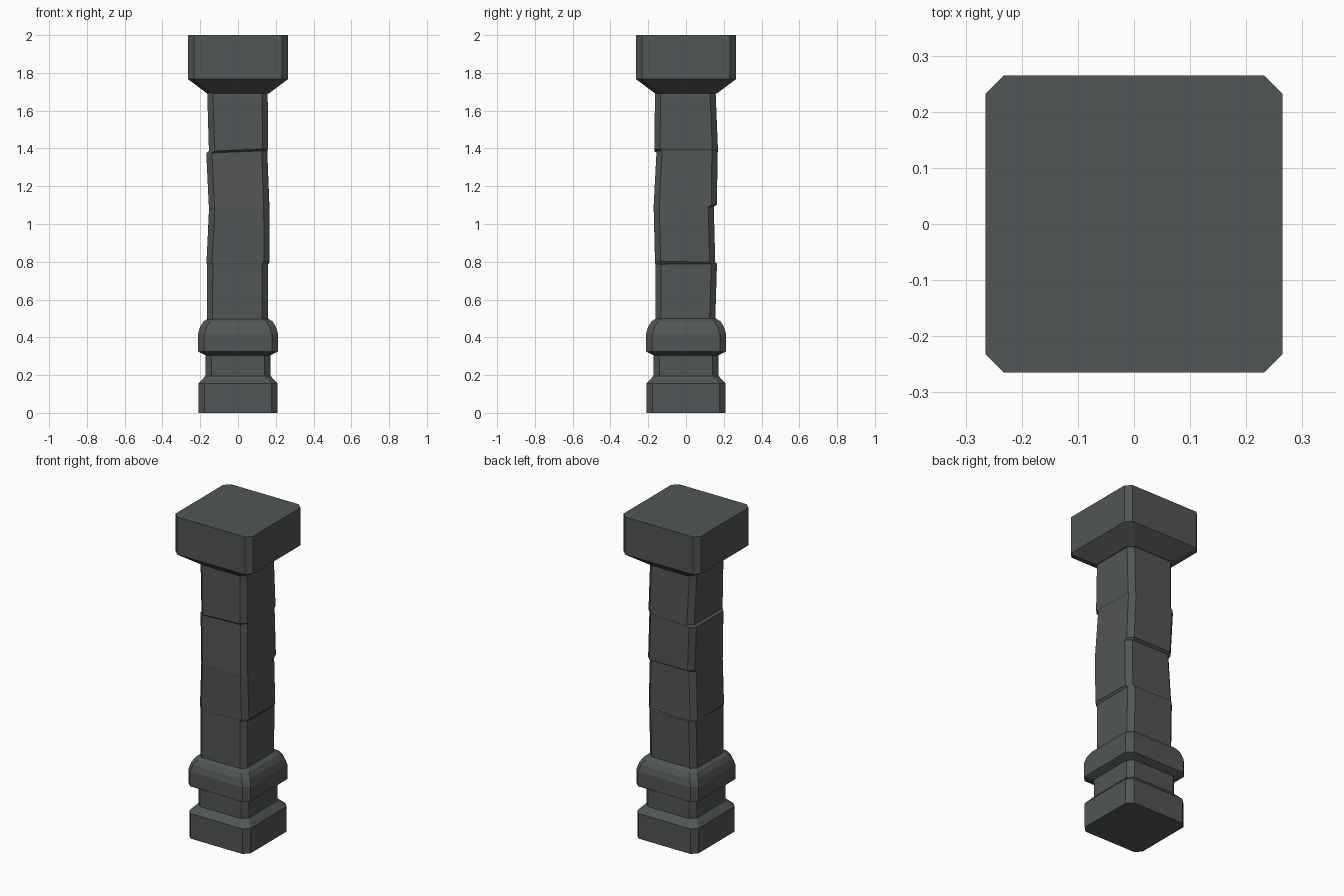
import bpy, bmesh

if "Cube" in bpy.data.objects:
    bpy.data.objects.remove(bpy.data.objects["Cube"])

stone = bpy.data.materials.new("dark grey stone")
stone.diffuse_color = (0.085, 0.092, 0.092, 1)
stone.use_nodes = True
stone.node_tree.nodes["Principled BSDF"].inputs["Base Color"].default_value = stone.diffuse_color


def ring(x0, x1, y0, y1, z, c=0.03, tx=0.0, ty=0.0):
    """Chamfered rectangle at height z, optionally tilted along x and y."""
    pts = [(x0 + c, y0), (x1 - c, y0), (x1, y0 + c), (x1, y1 - c),
           (x1 - c, y1), (x0 + c, y1), (x0, y1 - c), (x0, y0 + c)]
    return [(x, y, z + tx * x + ty * y) for x, y in pts]


def loft(name, rings):
    bm = bmesh.new()
    loops = [[bm.verts.new(p) for p in r] for r in rings]
    for a, b in zip(loops, loops[1:]):
        for i in range(8):
            j = (i + 1) % 8
            bm.faces.new((a[i], a[j], b[j], b[i]))
    bm.faces.new(loops[0][::-1])
    bm.faces.new(loops[-1])
    bmesh.ops.recalc_face_normals(bm, faces=bm.faces)
    me = bpy.data.meshes.new(name)
    bm.to_mesh(me)
    bm.free()
    me.materials.append(stone)
    ob = bpy.data.objects.new(name, me)
    bpy.context.collection.objects.link(ob)
    return ob


def square_profile(name, profile, c):
    loft(name, [ring(-h, h, -h, h, z, c) for h, z in profile])


# Plinth, neck and rounded collar
square_profile("base", [(0.21, 0), (0.21, 0.155), (0.173, 0.195), (0.173, 0.305),
                        (0.213, 0.325), (0.213, 0.415), (0.201, 0.455),
                        (0.182, 0.485), (0.158, 0.5)], 0.033)

# Uneven shaft: each seam is a pair of rings, stepping in or out per side
loft("shaft", [
    ring(-0.165, 0.158, -0.162, 0.155, 0.495),
    ring(-0.163, 0.158, -0.162, 0.164, 0.788, ty=0.01),
    ring(-0.167, 0.168, -0.164, 0.155, 0.797, tx=0.02, ty=-0.02),
    ring(-0.153, 0.166, -0.171, 0.147, 1.083, ty=0.06),
    ring(-0.154, 0.166, -0.172, 0.164, 1.093, ty=0.06),
    ring(-0.168, 0.155, -0.156, 0.167, 1.382, tx=0.04),
    ring(-0.154, 0.160, -0.168, 0.169, 1.392, tx=0.04),
    ring(-0.163, 0.157, -0.164, 0.157, 1.695),
])

# Flared capital
square_profile("capital", [(0.162, 1.69), (0.265, 1.767), (0.265, 2.0)], 0.033)
